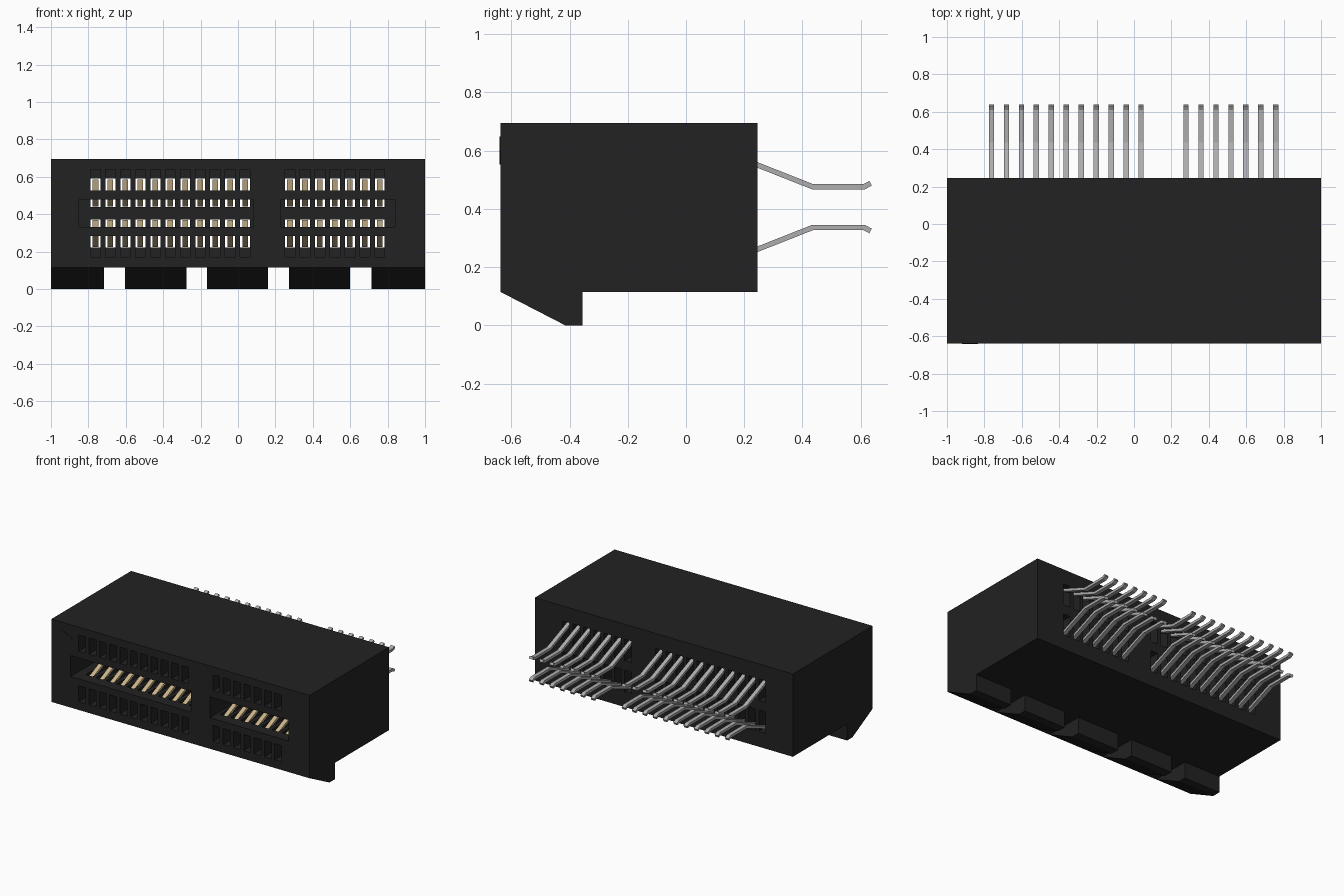
import bpy, bmesh
from mathutils import Vector

if "Cube" in bpy.data.objects:
    bpy.data.objects.remove(bpy.data.objects["Cube"])

ZMID = 0.406                                  # mirror height of the two contact rows
PITCH, X0 = 0.08, -0.762
PIN_XS = [X0 + PITCH * i for i in list(range(11)) + list(range(13, 20))]
FRONT, BACK, BOTTOM, TOP = -0.638, 0.245, 0.115, 0.695


def material(name, rgb):
    m = bpy.data.materials.new(name)
    m.diffuse_color = (*rgb, 1)
    m.use_nodes = True
    m.node_tree.nodes["Principled BSDF"].inputs["Base Color"].default_value = m.diffuse_color
    return m


BLACK = material("black plastic", (0.016, 0.016, 0.016))
GOLD = material("gold plating", (0.60, 0.46, 0.25))
SILVER = material("tin plating", (0.42, 0.42, 0.43))


def prism(bm, profile, x0, x1):
    """Extrude a (y, z) outline from x0 to x1."""
    a = [bm.verts.new((x0, y, z)) for y, z in profile]
    b = [bm.verts.new((x1, y, z)) for y, z in profile]
    bm.faces.new(a)
    bm.faces.new(b[::-1])
    n = len(a)
    for i in range(n):
        j = (i + 1) % n
        bm.faces.new((a[j], a[i], b[i], b[j]))


def box(y0, y1, z0, z1):
    return [(y0, z0), (y1, z0), (y1, z1), (y0, z1)]


def flip(profile):
    return [(y, 2 * ZMID - z) for y, z in profile]


def strip(path, t):
    """Outline of a bent strip of thickness t along a (y, z) path."""
    pts = [Vector(p) for p in path]
    dirs = [(q - p).normalized() for p, q in zip(pts, pts[1:])]
    up, down = [], []
    for i, p in enumerate(pts):
        d0, d1 = dirs[max(i - 1, 0)], dirs[min(i, len(dirs) - 1)]
        n0, n1 = Vector((-d0.y, d0.x)), Vector((-d1.y, d1.x))
        m = (n0 + n1).normalized()
        m *= t / 2 / m.dot(n0)
        up.append(tuple(p + m))
        down.append(tuple(p - m))
    return up + down[::-1]


def make(name, prisms, mat):
    bm = bmesh.new()
    for profile, x0, x1 in prisms:
        prism(bm, profile, x0, x1)
    bmesh.ops.recalc_face_normals(bm, faces=bm.faces)
    me = bpy.data.meshes.new(name)
    bm.to_mesh(me)
    bm.free()
    me.materials.append(mat)
    ob = bpy.data.objects.new(name, me)
    bpy.context.collection.objects.link(ob)
    return ob


def both_rows(profile, width):
    """Repeat a profile at every pin, in the upper and mirrored lower row."""
    return [(p, x - width / 2, x + width / 2)
            for x in PIN_XS for p in (profile, flip(profile))]


def cut(target, cutter):
    mod = target.modifiers.new("cut", 'BOOLEAN')
    mod.operation, mod.solver, mod.object = 'DIFFERENCE', 'EXACT', cutter
    bpy.context.view_layer.objects.active = target
    bpy.ops.object.modifier_apply(modifier=mod.name)
    bpy.data.objects.remove(cutter)


# Housing block
housing = make("housing", [(box(FRONT, BACK, BOTTOM, TOP), -1, 1)], BLACK)

# Through cavities, one per contact, with a solid bar left behind the front face
cavity = [(FRONT - 0.05, 0.64), (FRONT - 0.05, 0.527), (-0.56, 0.527), (-0.56, 0.44),
          (BACK + 0.05, 0.44), (BACK + 0.05, 0.59), (-0.2, 0.59), (-0.2, 0.64)]
cut(housing, make("cavity_cutter", both_rows(cavity, 0.053), BLACK))

# Two card slots in the front face
slot = box(FRONT - 0.05, -0.1, 0.333, 0.479)
cut(housing, make("card_slot_cutter", [(slot, -0.85, 0.083), (slot, 0.229, 0.84)], BLACK))

# Chamfered feet under the front edge
foot = [(FRONT, BOTTOM), (-0.415, 0), (-0.355, 0), (-0.355, BOTTOM)]
FEET = [(-1, -0.717), (-0.605, -0.276), (-0.167, 0.16), (0.274, 0.6), (0.714, 1)]
make("feet", [(foot, a, b) for a, b in FEET], BLACK)

# Raised triangle marking the first contact
bm = bmesh.new()
tri = bm.faces.new([bm.verts.new((x, FRONT, z))
                    for x, z in ((-0.92, 0.648), (-0.92, 0.552), (-0.835, 0.6))])
ext = bmesh.ops.extrude_face_region(bm, geom=[tri])["geom"]
bmesh.ops.translate(bm, vec=(0, -0.003, 0),
                    verts=[v for v in ext if isinstance(v, bmesh.types.BMVert)])
bmesh.ops.recalc_face_normals(bm, faces=bm.faces)
me = bpy.data.meshes.new("first_contact_mark")
bm.to_mesh(me)
bm.free()
me.materials.append(BLACK)
bpy.context.collection.objects.link(bpy.data.objects.new("first_contact_mark", me))

# Sprung contacts inside the cavities
spring = [(0.16, 0.578), (0.0, 0.578), (-0.42, 0.452), (-0.54, 0.505)]
make("spring_contacts", both_rows(strip(spring, 0.018), 0.03), GOLD)

# Bent solder tails behind the housing
tail = [(0.16, 0.578), (0.19, 0.574), (0.245, 0.551), (0.435, 0.476), (0.612, 0.476), (0.634, 0.488)]
make("solder_tails", both_rows(strip(tail, 0.018), 0.028), SILVER)
